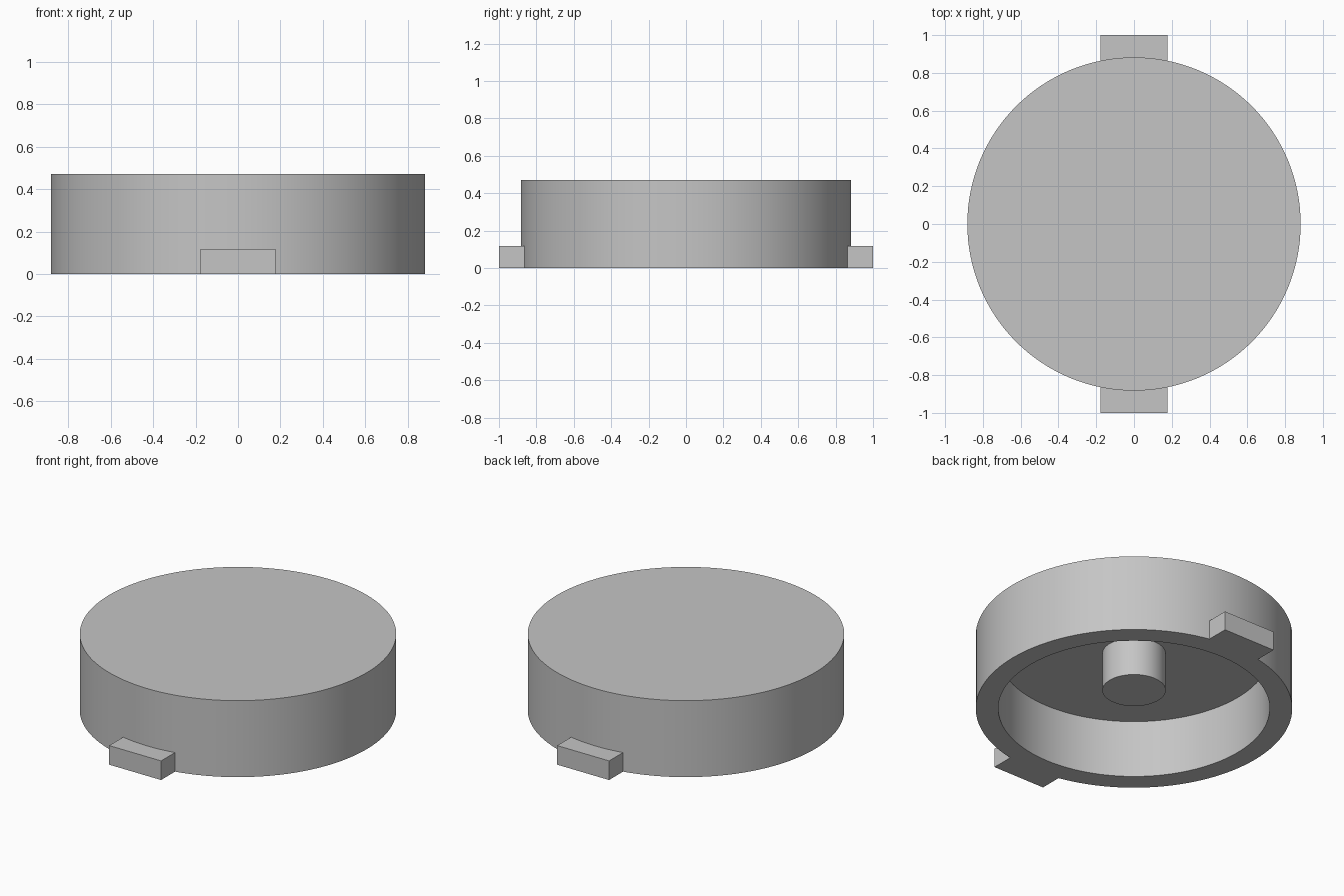
import bpy, bmesh
from math import sin, cos, asin, tau, radians

U = 2 / 17                       # base module of the part
R, R_IN, R_POST = 7.5 * U, 0.757, 1.5 * U
H, CEILING, LOW = 4 * U, 3 * U, U
SEGMENTS = 128

cube = bpy.data.objects.get("Cube")
if cube:
    bpy.data.objects.remove(cube, do_unlink=True)

grey = bpy.data.materials.new("plain grey")
grey.use_nodes = True
colour = (0.56, 0.56, 0.56, 1)
grey.diffuse_color = colour
grey.node_tree.nodes["Principled BSDF"].inputs["Base Color"].default_value = colour


def finish(name, bm):
    bmesh.ops.recalc_face_normals(bm, faces=bm.faces)
    mesh = bpy.data.meshes.new(name)
    bm.to_mesh(mesh)
    bm.free()
    mesh.materials.append(grey)
    obj = bpy.data.objects.new(name, mesh)
    bpy.context.collection.objects.link(obj)
    bpy.ops.object.select_all(action="DESELECT")
    obj.select_set(True)
    bpy.context.view_layer.objects.active = obj
    bpy.ops.object.shade_smooth_by_angle(angle=radians(30))
    return obj


def lathe(name, profile):
    """Revolve (radius, z) points about z and cap both ends flat."""
    bm = bmesh.new()
    rings = [[bm.verts.new((r * cos(tau * i / SEGMENTS), r * sin(tau * i / SEGMENTS), z))
              for i in range(SEGMENTS)] for r, z in profile]
    for a, b in zip(rings, rings[1:]):
        for i in range(SEGMENTS):
            j = (i + 1) % SEGMENTS
            bm.faces.new((a[i], a[j], b[j], b[i]))
    bm.faces.new(rings[0])
    bm.faces.new(rings[-1])
    return finish(name, bm)


def tab(name, side):
    """Locking tab whose inner face follows the round wall."""
    bm = bmesh.new()
    r, half = R - 0.002, 1.5 * U
    sweep = asin(half / r)
    arc = [(r * sin(t), r * cos(t)) for t in (sweep * (k / 8 - 1) for k in range(17))]
    outline = arc + [(half, 1), (-half, 1)]
    face = bm.faces.new([bm.verts.new((x, side * y, 0)) for x, y in outline])
    extruded = bmesh.ops.extrude_face_region(bm, geom=[face], use_keep_orig=True)["geom"]
    top = [v for v in extruded if isinstance(v, bmesh.types.BMVert)]
    bmesh.ops.translate(bm, verts=top, vec=(0, 0, LOW))
    return finish(name, bm)


# Hollow cap, open underneath
lathe("cap_shell", [(R_IN, CEILING), (R_IN, 0), (R, 0), (R, H)])

# Central post hanging from the cap's ceiling
lathe("centre_post", [(R_POST, CEILING + 0.01), (R_POST, LOW)])

# Two tabs at the bottom rim
tab("front_tab", -1)
tab("back_tab", 1)
